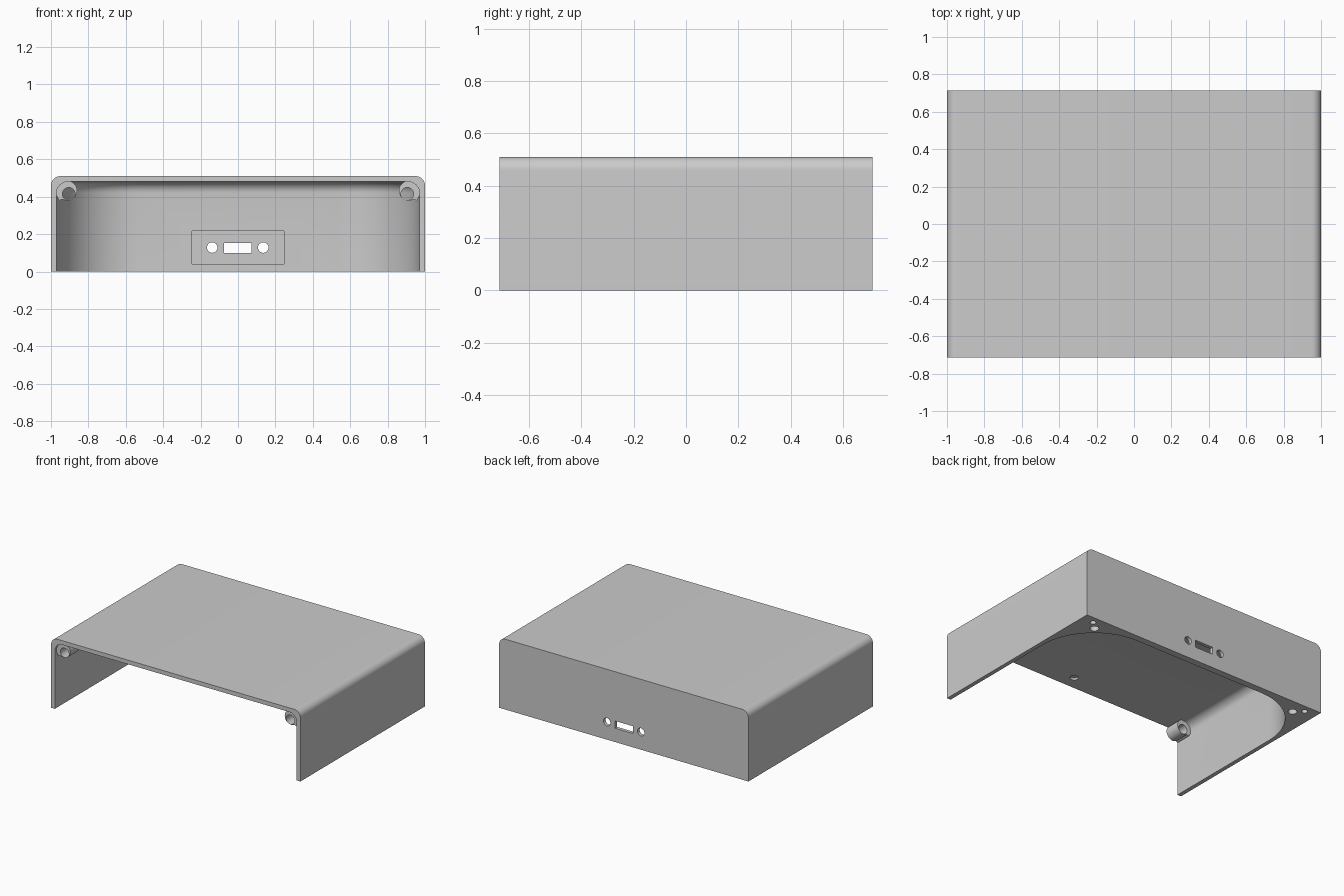
import bpy, bmesh
from math import sin, cos, pi, radians

cube = bpy.data.objects.get("Cube")
if cube:
    bpy.data.objects.remove(cube, do_unlink=True)

HALF_W, HALF_D, HEIGHT, WALL = 1.0, 0.713, 0.51, 0.03
BACK_IN = HALF_D - 0.05          # inner face of the back wall

grey = bpy.data.materials.new("plain_grey")
grey.use_nodes = True
colour = (0.6, 0.6, 0.6, 1)
grey.diffuse_color = colour
grey.node_tree.nodes["Principled BSDF"].inputs["Base Color"].default_value = colour


def arc(cx, cy, r, start, end, n):
    """Points on a circular arc, angles in degrees."""
    angles = [radians(start + (end - start) * i / n) for i in range(n + 1)]
    return [(cx + r * cos(a), cy + r * sin(a)) for a in angles]


def prism(name, outline, axis, low, high, round_top=0):
    """Extrude a 2D outline along y (outline is x, z) or z (outline is x, y)."""
    place = (lambda p, h: (p[0], h, p[1])) if axis == "y" else (lambda p, h: (p[0], p[1], h))
    bm = bmesh.new()
    face = bm.faces.new([bm.verts.new(place(p, low)) for p in outline])
    ext = bmesh.ops.extrude_face_region(bm, geom=[face])
    moved = [v for v in ext["geom"] if isinstance(v, bmesh.types.BMVert)]
    bmesh.ops.translate(bm, verts=moved, vec=place((0, 0), high - low))
    bmesh.ops.recalc_face_normals(bm, faces=bm.faces)
    if round_top:
        rim = [e for e in bm.edges if all(v in moved for v in e.verts)]
        bmesh.ops.bevel(bm, geom=rim, offset=round_top, segments=8, profile=0.5, affect="EDGES")
    mesh = bpy.data.meshes.new(name)
    bm.to_mesh(mesh)
    bm.free()
    obj = bpy.data.objects.new(name, mesh)
    bpy.context.collection.objects.link(obj)
    mesh.materials.append(grey)
    return obj


def circle(cx, cy, r, n=32):
    return arc(cx, cy, r, 0, 360, n)[:-1]


def rectangle(x0, x1, y0, y1):
    return [(x0, y0), (x1, y0), (x1, y1), (x0, y1)]


def combine(target, other, operation):
    """Apply a boolean and remove the helper."""
    mod = target.modifiers.new("boolean", "BOOLEAN")
    mod.operation, mod.solver, mod.object = operation, "EXACT", other
    other.hide_render = True
    bpy.context.view_layer.objects.active = target
    bpy.ops.object.modifier_apply(modifier=mod.name)
    bpy.data.objects.remove(other, do_unlink=True)


# Outer cover with rounded long top edges
R = 0.05
profile = [(-HALF_W, 0), (HALF_W, 0)]
profile += arc(HALF_W - R, HEIGHT - R, R, 0, 90, 10)
profile += arc(R - HALF_W, HEIGHT - R, R, 90, 180, 10)
cover = prism("cover", profile, "y", -HALF_D, HALF_D)

# Cavity open at the front and bottom, with big rounded back corners
C, IN = 0.44, HALF_W - WALL
plan = [(-IN, -1), (IN, -1)]
plan += arc(IN - C, BACK_IN - C, C, 0, 90, 24)
plan += arc(C - IN, BACK_IN - C, C, 90, 180, 24)
combine(cover, prism("cavity", plan, "z", -0.2, HEIGHT - WALL, 0.06), "DIFFERENCE")

# Connector recess, slot and screw holes in the back wall
combine(cover, prism("recess", rectangle(-0.245, 0.245, 0.04, 0.217), "y", 0.6, HALF_D - 0.025), "DIFFERENCE")
combine(cover, prism("slot", rectangle(-0.074, 0.072, 0.1, 0.153), "y", 0.6, 0.8), "DIFFERENCE")
for x in (-0.138, 0.135):
    combine(cover, prism("connector_hole", circle(x, 0.128, 0.028), "y", 0.6, 0.8), "DIFFERENCE")

# Blind hole in the ceiling near the front
combine(cover, prism("ceiling_hole", circle(0, -0.61, 0.028), "z", 0.4, 0.495), "DIFFERENCE")

for s in (-1, 1):
    # Blind holes in the solid back corners
    combine(cover, prism("post_hole", circle(s * 0.847, 0.605, 0.03), "z", -0.1, 0.25), "DIFFERENCE")
    combine(cover, prism("pin_hole", circle(s * 0.905, 0.66, 0.02), "z", -0.1, 0.15), "DIFFERENCE")
    # Front screw boss, rounded below and toward the middle
    b = 0.053
    boss_outline = [(s * x, z) for x, z in
                    [(0.98, 0.42)] + [(0.98, 0.49), (0.9, 0.49)]
                    + arc(0.913, 0.432, b, 100, 300, 20) + [(0.955, 0.38)]]
    boss = prism("boss", boss_outline, "y", -HALF_D + 0.02, -0.58)
    combine(cover, boss, "UNION")
    combine(cover, prism("boss_hole", circle(s * 0.905, 0.415, 0.034), "y", -0.8, -0.5), "DIFFERENCE")

# Smooth the curves, keep the corners sharp
bpy.ops.object.select_all(action="DESELECT")
cover.select_set(True)
bpy.context.view_layer.objects.active = cover
bpy.ops.object.shade_smooth_by_angle(angle=radians(30))
